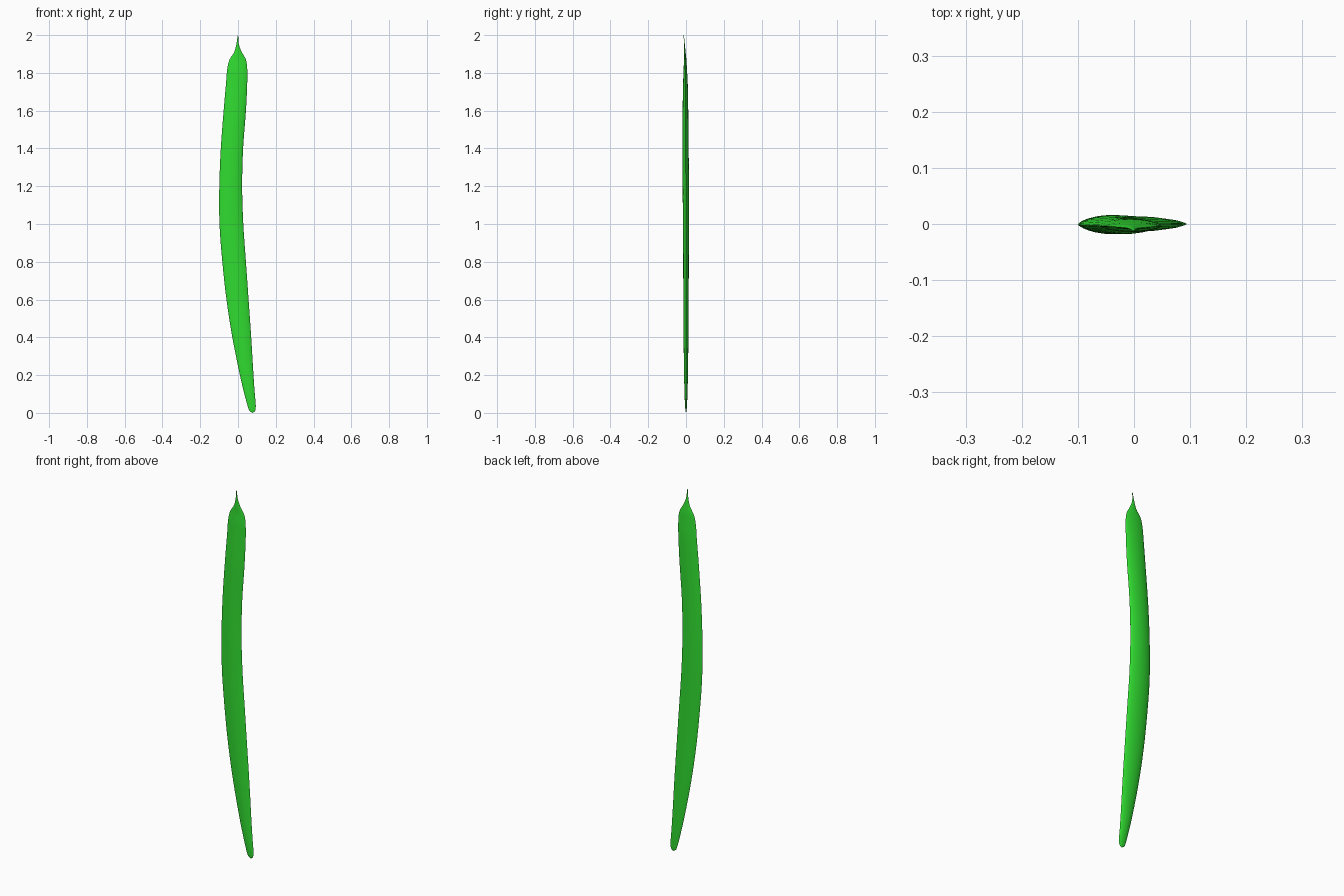
import bpy, bmesh, math

if "Cube" in bpy.data.objects:
    bpy.data.objects.remove(bpy.data.objects["Cube"])

# Pod stations: z, left x, right x, centre y, half thickness
STATIONS = [
    (0.003, 0.072, 0.083, 0.000, 0.001), (0.012, 0.060, 0.091, 0.000, 0.003),
    (0.04, 0.050, 0.094, 0.000, 0.005), (0.10, 0.034, 0.089, 0.000, 0.008),
    (0.20, 0.010, 0.082, 0.000, 0.010), (0.40, -0.030, 0.070, 0.000, 0.013),
    (0.60, -0.061, 0.056, 0.000, 0.014), (0.80, -0.083, 0.042, 0.000, 0.015),
    (1.00, -0.098, 0.028, 0.000, 0.016), (1.20, -0.099, 0.022, -0.001, 0.017),
    (1.40, -0.091, 0.027, -0.002, 0.016), (1.60, -0.076, 0.042, -0.003, 0.015),
    (1.75, -0.063, 0.049, -0.003, 0.012), (1.82, -0.057, 0.049, -0.004, 0.009),
    (1.87, -0.045, 0.042, -0.004, 0.006), (1.91, -0.020, 0.020, -0.006, 0.004),
    (1.95, -0.009, 0.005, -0.008, 0.002), (1.997, -0.002, 0.001, -0.012, 0.001),
]
SIDES, STEPS = 24, 4


def spline(a, b, c, d, t):
    """Hermite curve through b and c, tangents from uneven z spacing."""
    span = c[0] - b[0]
    out = [b[0] + span * t]
    for i in range(1, len(b)):
        m0 = (c[i] - a[i]) / (c[0] - a[0]) * span
        m1 = (d[i] - b[i]) / (d[0] - b[0]) * span
        out.append((2*t**3 - 3*t**2 + 1) * b[i] + (t**3 - 2*t**2 + t) * m0
                   + (3*t**2 - 2*t**3) * c[i] + (t**3 - t**2) * m1)
    return out


def rows():
    n = len(STATIONS)
    for k in range(n - 1):
        p = [STATIONS[min(max(k + j, 0), n - 1)] for j in (-1, 0, 1, 2)]
        for s in range(STEPS):
            yield spline(*p, s / STEPS)
    yield STATIONS[-1]


# Flat lens-shaped sections, lofted along the pod
bm = bmesh.new()
rings = []
for z, left, right, cy, half in rows():
    ring = []
    for i in range(SIDES):
        a = 2 * math.pi * i / SIDES
        s = math.sin(a)
        x = (left + right) / 2 + (right - left) / 2 * math.cos(a)
        y = cy + half * math.copysign(abs(s) ** 1.4, s)
        ring.append(bm.verts.new((x, y, z)))
    rings.append(ring)
for lo, hi in zip(rings, rings[1:]):
    for i in range(SIDES):
        j = (i + 1) % SIDES
        bm.faces.new((lo[i], lo[j], hi[j], hi[i]))

# Rounded lower end and pointed stem end
for ring, tip in ((rings[0], (0.078, 0, 0)), (rings[-1], (0, -0.012, 2.0))):
    v = bm.verts.new(tip)
    for i in range(SIDES):
        bm.faces.new((ring[i], ring[(i + 1) % SIDES], v))
bmesh.ops.recalc_face_normals(bm, faces=bm.faces[:])

mesh = bpy.data.meshes.new("bean_pod")
bm.to_mesh(mesh)
bm.free()
pod = bpy.data.objects.new("bean_pod", mesh)
bpy.context.collection.objects.link(pod)

# Bright green skin
skin = bpy.data.materials.new("pod_green")
skin.diffuse_color = (0.03, 0.72, 0.03, 1)
skin.use_nodes = True
skin.node_tree.nodes["Principled BSDF"].inputs["Base Color"].default_value = skin.diffuse_color
mesh.materials.append(skin)

bpy.context.view_layer.objects.active = pod
pod.select_set(True)
bpy.ops.object.shade_smooth_by_angle(angle=math.radians(40))
